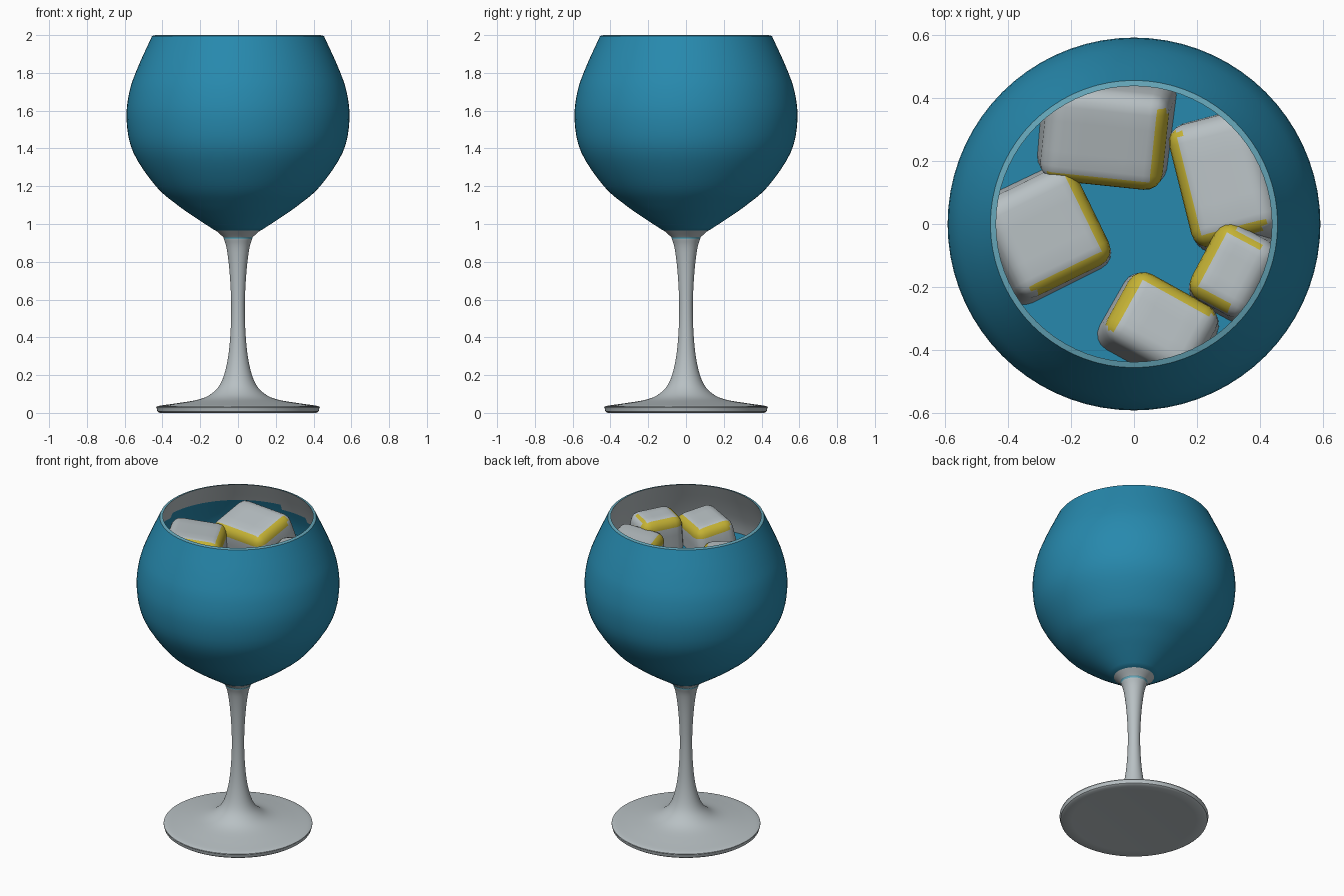
import bpy, bmesh, math
from mathutils import Matrix, Vector

cube = bpy.data.objects.get("Cube")
if cube:
    bpy.data.objects.remove(cube)


def material(name, rgb):
    m = bpy.data.materials.new(name)
    m.use_nodes = True
    m.diffuse_color = (*rgb, 1)
    m.node_tree.nodes["Principled BSDF"].inputs["Base Color"].default_value = (*rgb, 1)
    return m


BLUE = material("deep_blue", (0.02, 0.25, 0.42))
GREY = material("pale_grey", (0.48, 0.53, 0.55))
YELLOW = material("lemon_yellow", (0.56, 0.45, 0.035))
AQUA = material("light_aqua", (0.13, 0.38, 0.48))


def finish(name, bm, mats, rule, sharp=40):
    """Colour faces by rule, then make a smooth shaded object."""
    bmesh.ops.recalc_face_normals(bm, faces=bm.faces)
    bm.normal_update()
    for f in bm.faces:
        f.material_index = rule(f)
    mesh = bpy.data.meshes.new(name)
    bm.to_mesh(mesh)
    bm.free()
    for m in mats:
        mesh.materials.append(m)
    ob = bpy.data.objects.new(name, mesh)
    bpy.context.collection.objects.link(ob)
    bpy.ops.object.select_all(action='DESELECT')
    ob.select_set(True)
    bpy.context.view_layer.objects.active = ob
    bpy.ops.object.shade_smooth_by_angle(angle=math.radians(sharp))
    return ob


def smooth_profile(pts, steps=4):
    """Rounded curve through the (radius, height) points."""
    p = [Vector(q) for q in pts]
    p = [2 * p[0] - p[1]] + p + [2 * p[-1] - p[-2]]
    out = []
    for a, b, c, d in zip(p, p[1:], p[2:], p[3:]):
        for i in range(steps):
            t = i / steps
            out.append(b + (c - a) * t / 2 + (2 * a - 5 * b + 4 * c - d) * t * t / 2
                       + (3 * b - a - 3 * c + d) * t ** 3 / 2)
    return out + [p[-2]]


def lathe(profile, steps=72):
    bm = bmesh.new()
    vs = [bm.verts.new((r, 0, z)) for r, z in profile]
    es = [bm.edges.new(pair) for pair in zip(vs, vs[1:])]
    bmesh.ops.spin(bm, geom=vs + es, cent=(0, 0, 0), axis=(0, 0, 1),
                   angle=math.tau, steps=steps, use_merge=True)
    bmesh.ops.remove_doubles(bm, verts=bm.verts, dist=0.0005)
    return bm


# Bowl: blue outside, aqua rim, inside partly blue and partly grey
outer = smooth_profile([(0.12, 0.965), (0.22, 1.03), (0.32, 1.1), (0.435, 1.2), (0.555, 1.38),
                        (0.59, 1.55), (0.575, 1.7), (0.53, 1.83), (0.455, 1.995)])
inner = [Vector((r - 0.018, z + 0.005)) for r, z in reversed(outer)]


def bowl_colour(f):
    c = f.calc_center_median()
    if c.z > 1.99:
        return 2
    if f.normal.x * c.x + f.normal.y * c.y > 0 or c.z < 1.2:
        return 0
    return 0 if c.z < 1.72 + 0.25 * (c.y - c.x) else 1


finish("bowl", lathe([(0, 0.965)] + outer + inner + [(0, 0.99)]),
       [BLUE, GREY, AQUA], bowl_colour)

# Drink surface
LEVEL = 1.67
finish("drink_surface", lathe([(0, LEVEL - 0.02), (0.569, LEVEL - 0.02), (0.569, LEVEL), (0, LEVEL)]),
       [BLUE], lambda f: 0)

# Stem and foot in one turned piece, with a thin aqua ring under the bowl
stem = smooth_profile([(0.43, 0.022), (0.425, 0.036), (0.33, 0.05), (0.2, 0.073), (0.13, 0.11),
                       (0.085, 0.17), (0.055, 0.28), (0.04, 0.42), (0.036, 0.58),
                       (0.045, 0.75), (0.06, 0.87), (0.075, 0.92), (0.08, 0.932),
                       (0.12, 0.968)])
finish("stem_and_foot", lathe([(0, 0.01), (0.36, 0.004), (0.415, 0), (0.427, 0.008)]
                              + stem + [(0, 0.968)]),
       [GREY, AQUA], lambda f: int(0.918 < f.calc_center_median().z < 0.934))


# Ice: tapered, rounded blocks kept inside the bowl, with yellow worn edges
def ice(name, centre, size, turn, tilt=(0, 0), z_mid=1.69):
    bm = bmesh.new()
    bmesh.ops.create_cube(bm, size=1)
    for v in bm.verts:
        taper = 0.9 if v.co.z > 0 else 1.05
        v.co = Vector((v.co.x * size[0] * taper, v.co.y * size[1] * taper, v.co.z * 0.32))
    bmesh.ops.bevel(bm, geom=list(bm.edges), offset=0.055, segments=4, profile=0.5,
                    affect='EDGES', clamp_overlap=True)
    bmesh.ops.subdivide_edges(bm, edges=[e for e in bm.edges if e.calc_length() > 0.09],
                              cuts=3, use_grid_fill=True)
    bm.normal_update()
    worn = [0.2 < f.normal.z < 0.93 for f in bm.faces]
    place = (Matrix.Translation((*centre, z_mid)) @ Matrix.Rotation(math.radians(turn), 4, 'Z')
             @ Matrix.Rotation(math.radians(tilt[0]), 4, 'X')
             @ Matrix.Rotation(math.radians(tilt[1]), 4, 'Y'))
    bmesh.ops.transform(bm, matrix=place, verts=bm.verts)
    for v in bm.verts:
        r = v.co.xy.length
        if r > 0.485:
            v.co.xy *= 0.485 / r
    bm.faces.index_update()

    def colour(f):
        c = f.calc_center_median()
        inward = f.normal.xy.dot(c.xy) < 0.08
        return int(worn[f.index] and inward)

    finish(name, bm, [GREY, YELLOW], colour)


ice("ice_left", (-0.29, -0.03), (0.36, 0.37), 26, (0, 6))
ice("ice_back", (-0.09, 0.3), (0.42, 0.34), -6, (14, 0), 1.71)
ice("ice_right", (0.3, 0.14), (0.31, 0.43), 14, (-4, -8), 1.67)
ice("ice_front_right", (0.32, -0.15), (0.23, 0.29), -28, (0, -4), 1.72)
ice("ice_front", (0.08, -0.33), (0.34, 0.27), -29, (-8, 0), 1.7)
